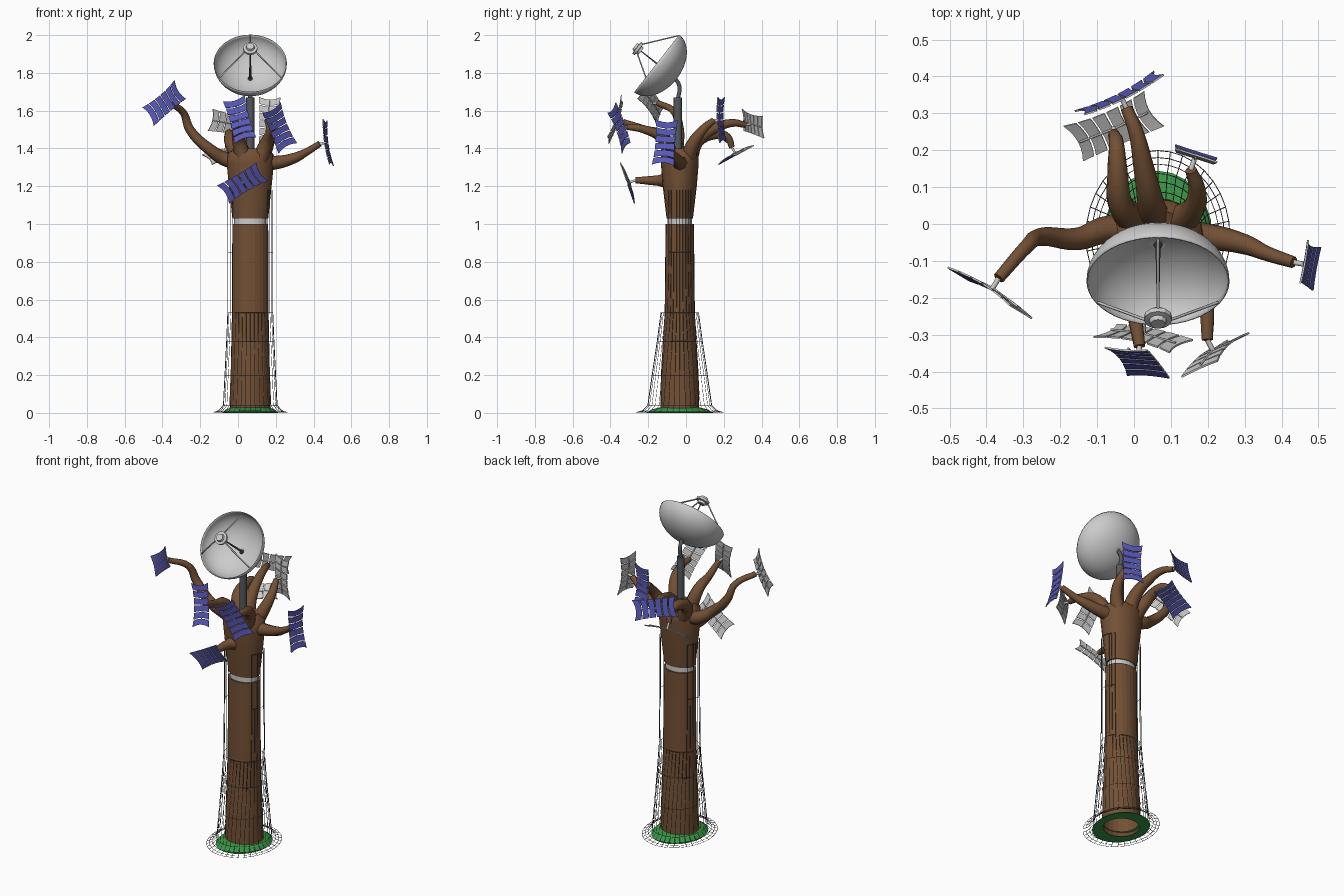
import bpy, bmesh, math
from mathutils import Vector, Matrix

if "Cube" in bpy.data.objects:
    bpy.data.objects.remove(bpy.data.objects["Cube"])

CX, CY = 0.065, -0.033


def material(name, col):
    m = bpy.data.materials.new(name)
    m.diffuse_color = (*col, 1)
    m.use_nodes = True
    m.node_tree.nodes["Principled BSDF"].inputs["Base Color"].default_value = m.diffuse_color
    return m


BROWN = material("bark", (0.17, 0.08, 0.035))
GREEN = material("grass", (0.04, 0.3, 0.06))
BLUE = material("cells", (0.1, 0.1, 0.5))
GREY = material("metal", (0.55, 0.55, 0.55))
DARK = material("dark_metal", (0.09, 0.1, 0.11))


def finish(name, bm, mats=(), smooth=None):
    me = bpy.data.meshes.new(name)
    bm.to_mesh(me)
    bm.free()
    ob = bpy.data.objects.new(name, me)
    bpy.context.collection.objects.link(ob)
    for m in mats:
        me.materials.append(m)
    if smooth:
        bpy.ops.object.select_all(action='DESELECT')
        ob.select_set(True)
        bpy.context.view_layer.objects.active = ob
        bpy.ops.object.shade_smooth_by_angle(angle=math.radians(smooth))
    return ob


def loft(name, rings, n, mat, cap_top=False, smooth=None, keep=None, matrix=None):
    """Stack of ellipses (z, rx, ry) on the trunk axis; keep(angle) limits it to some sectors."""
    bm = bmesh.new()
    loops = [[bm.verts.new((rx * math.cos(math.tau * i / n), ry * math.sin(math.tau * i / n), z))
              for i in range(n)] for z, rx, ry in rings]
    for a, b in zip(loops, loops[1:]):
        for i in range(n):
            if keep is None or keep(math.tau * (i + 0.5) / n):
                j = (i + 1) % n
                bm.faces.new((a[i], a[j], b[j], b[i]))
    if cap_top:
        bm.faces.new(loops[-1])
    bmesh.ops.delete(bm, geom=[v for v in bm.verts if not v.link_faces], context='VERTS')
    bm.transform(matrix or Matrix.Translation((CX, CY, 0)))
    return finish(name, bm, [mat], smooth)


def tube(name, pts, radii, mat, kind='POLY', res=1):
    cu = bpy.data.curves.new(name, 'CURVE')
    cu.dimensions = '3D'
    cu.bevel_depth = 1
    cu.bevel_resolution = res
    cu.resolution_u = 5
    cu.use_fill_caps = True
    sp = cu.splines.new(kind)
    seq = sp.bezier_points if kind == 'BEZIER' else sp.points
    seq.add(len(pts) - 1)
    for p, co, r in zip(seq, pts, radii):
        p.radius = r
        if kind == 'BEZIER':
            p.co = co
            p.handle_left_type = p.handle_right_type = 'AUTO'
        else:
            p.co = (*co, 1)
    ob = bpy.data.objects.new(name, cu)
    bpy.context.collection.objects.link(ob)
    cu.materials.append(mat)
    return ob


# trunk, collar and crown
loft("trunk_lower", [(0, .125, .12), (.03, .108, .103), (.2, .104, .1), (.53, .097, .08),
                     (1, .095, .075), (1, .07, .055)], 24, BROWN)
loft("collar", [(.99, .085, .066), (1.035, .085, .066)], 24, GREY)
loft("trunk_crown", [(1.03, .07, .055), (1.03, .095, .07), (1.2, .113, .09), (1.32, .125, .1),
                     (1.37, .122, .1), (1.4, .085, .07), (1.38, .04, .04)],
     20, BROWN, cap_top=True, smooth=50)

# grass ring at the foot
loft("grass_ring", [(.03, .1, .1), (.018, .13, .15), (0, .148, .177), (0, .1, .1)], 24, GREEN)

# wire cage: flared foot plus a tall strip on each side
foot = loft("cage_foot", [(.003, .195, .232), (.007, .18, .213), (.015, .165, .195), (.04, .143, .17),
                          (.2, .135, .147), (.38, .126, .12), (.53, .12, .1)], 36, DARK)
sides = loft("cage_sides", [(.53, .12, .1), (.85, .12, .09), (1.18, .12, .09)], 36, DARK,
             keep=lambda a: abs(math.cos(a)) > .8)
for ob in (foot, sides):
    w = ob.modifiers.new("wires", 'WIREFRAME')
    w.thickness = 0.0025
    w.use_boundary = True


def panel(name, c, u, w, n, length=.245, width=.118, slats=6, gap=.006, thick=.005, div=6):
    """Six slats with a pinched outline and slight cup, cells on one side."""
    bm = bmesh.new()

    def pt(a, b, h):
        s, t = 2 * a / length, 2 * b / width
        return c + u * a * (.9 + .12 * t * t) + w * b * (.88 + .14 * s * s) + n * (h + .012 * s * s)

    step = length / slats
    for k in range(slats):
        a0 = -length / 2 + k * step + gap / 2
        a1 = a0 + step - gap
        h = thick / 2
        rows = [[bm.verts.new(pt(a, width * (i / div - .5), z))
                 for a, z in ((a0, h), (a1, h), (a1, -h), (a0, -h))] for i in range(div + 1)]
        for r, q in zip(rows, rows[1:]):
            for i in range(4):
                j = (i + 1) % 4
                bm.faces.new((r[i], r[j], q[j], q[i])).material_index = 1 if i == 0 else 0
        bm.faces.new(rows[0][::-1])
        bm.faces.new(rows[-1])
    bmesh.ops.recalc_face_normals(bm, faces=bm.faces)
    finish(name, bm, [GREY, BLUE])
    # spine joining the slats at the back
    tube(name + "_spine", [c - u * length * .42 + n * .004, c - n * .004, c + u * length * .42 + n * .004],
         [.003] * 3, GREY)


def arm(name, c, u, w, *mids):
    """Branch from the crown through mids to a panel at c with length axis u and width axis w."""
    c, u, w = Vector(c), Vector(u).normalized(), Vector(w)
    w = (w - u * w.dot(u)).normalized()
    n = u.cross(w)
    first = Vector(mids[0])
    start = first.lerp(Vector((CX, CY, first.z)), .5)
    start.z = min(1.33, first.z)
    path = [start, *map(Vector, mids), c - n * .035]
    m = len(path) - 1
    tube(name + "_branch", path, [.016 + .03 * (1 - i / m) ** 1.4 for i in range(m + 1)], BROWN, 'BEZIER', 2)
    tube(name + "_stem", [path[-1], c], [.007, .007], GREY)
    panel(name + "_panel", c, u, w, n)


# branches with panels
arm("left", (-.385, -.177, 1.64), (.175, -.106, .148), (-.063, .038, .09),
    (-.07, -.015, 1.345), (-.15, -.04, 1.395), (-.255, -.035, 1.5), (-.29, -.06, 1.59))
arm("right", (.467, -.11, 1.43), (.035, -.02, -.25), (.02, .115, 0),
    (.2, -.035, 1.325), (.3, -.055, 1.35), (.36, -.08, 1.38))
arm("front_low", (.025, -.3, 1.22), (.222, -.045, .13), (-.05, -.03, .085), (.03, -.15, 1.23))
arm("front_left", (.01, -.365, 1.55), (.065, -.08, -.24), (.115, -.01, .025),
    (0, -.12, 1.46), (0, -.22, 1.5))
arm("front_right", (.215, -.345, 1.51), (.09, .08, -.225), (.1, .05, .02),
    (.16, -.12, 1.45), (.195, -.22, 1.5))
arm("back_right", (.165, .18, 1.55), (0, .01, -.25), (-.11, .035, 0),
    (.16, .04, 1.43), (.17, .1, 1.51))
arm("back_middle", (-.035, .345, 1.53), (.22, .11, -.04), (0, .02, -.11),
    (.045, .06, 1.44), (.025, .16, 1.51), (.005, .25, 1.535))
arm("back_left", (-.055, .26, 1.375), (.22, .095, .05), (.07, -.11, -.06),
    (-.035, .05, 1.43), (-.045, .15, 1.475), (-.048, .22, 1.46))

# mast
tube("mast", [(CX, -.043, 1.3), (CX, -.043, 1.67)], [.022] * 2, DARK, res=2)
tube("mast_neck", [(CX, -.043, 1.66), (CX, -.035, 1.73), (CX, -.06, 1.775)], [.012] * 3, DARK, 'BEZIER')

# dish, tilted up toward the front
R, D = .19, .13
M = Matrix.Translation((CX, -.155, 1.85)) @ Matrix.Rotation(math.radians(51.9), 4, 'X')
arc = [math.radians(1 + 89 * i / 14) for i in range(15)]
dish = loft("dish", [(-D * math.cos(t), R * math.sin(t), R * math.sin(t)) for t in arc],
            48, GREY, smooth=40, matrix=M)
s = dish.modifiers.new("shell", 'SOLIDIFY')
s.thickness = 0.004
s.offset = 1

# feed horn with struts
horn = [(.105, .005), (.105, .022), (.118, .024), (.12, .038), (.134, .038), (.136, .024), (.148, .02)]
loft("feed_horn", [(z, r, r) for z, r in horn], 12, GREY, cap_top=True, matrix=M)
for k in range(3):
    a = math.radians(90 + 120 * k)
    d = Vector((math.cos(a), math.sin(a), 0))
    tube(f"feed_strut_{k + 1}", [M @ (d * .187), M @ (d * .03 + Vector((0, 0, .125)))], [.004] * 2, GREY)
tube("feed_rod", [M @ Vector((0, 0, z)) for z in (-D, -.07, .11)], [.007, .006, .003], DARK)
